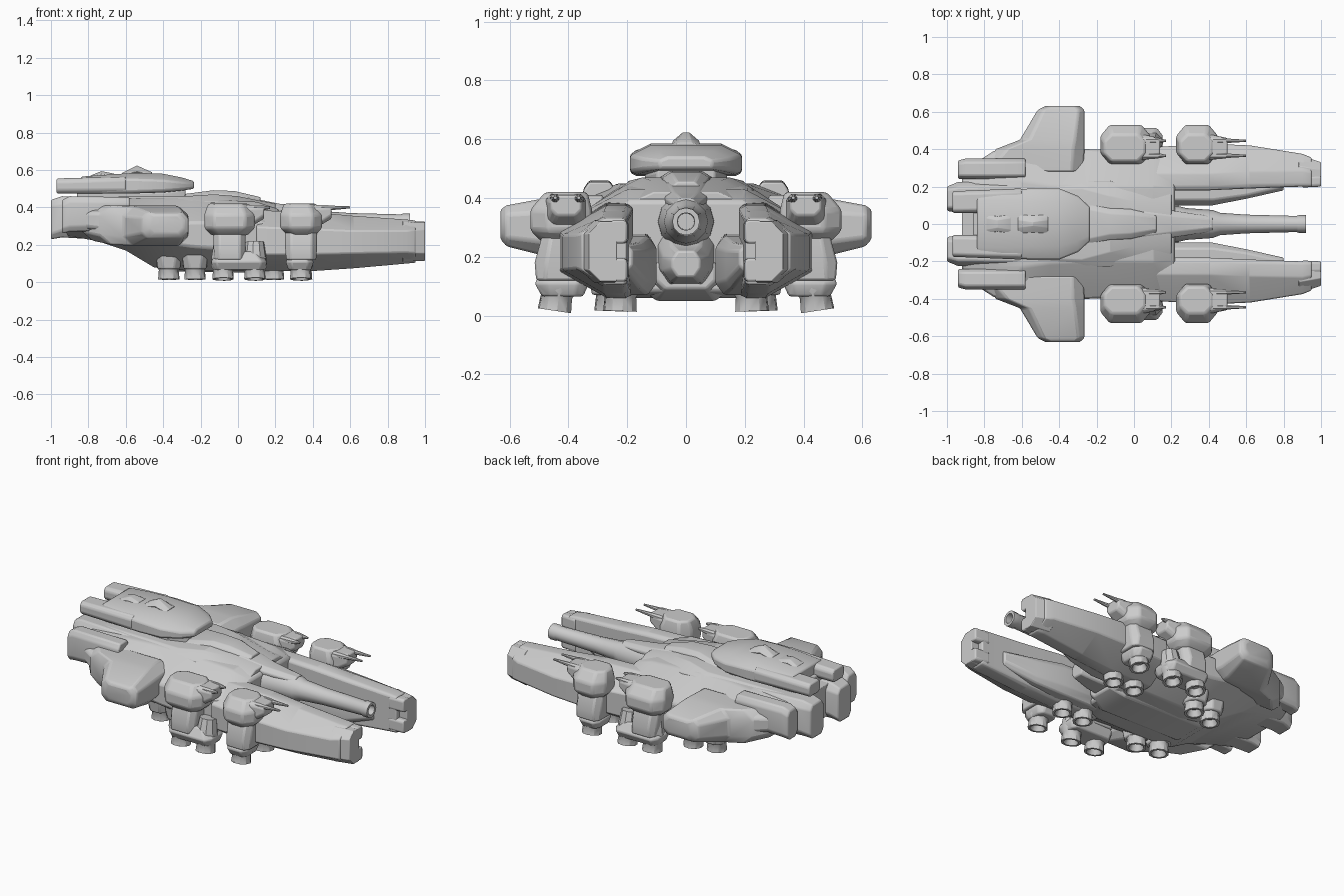
import bpy, bmesh, math
from mathutils import Vector


def finish(name, bm, mirror=False, bevel=0.0, angle=35):
    bmesh.ops.recalc_face_normals(bm, faces=bm.faces)
    me = bpy.data.meshes.new(name)
    bm.to_mesh(me)
    bm.free()
    ob = bpy.data.objects.new(name, me)
    bpy.context.collection.objects.link(ob)
    if bevel:
        m = ob.modifiers.new("soft_edges", "BEVEL")
        m.width, m.segments, m.limit_method = bevel, 2, "ANGLE"
        m.angle_limit = math.radians(30)
    if mirror:
        ob.modifiers.new("mirror", "MIRROR").use_axis = (False, True, False)
    bpy.ops.object.select_all(action="DESELECT")
    ob.select_set(True)
    bpy.context.view_layer.objects.active = ob
    bpy.ops.object.shade_smooth_by_angle(angle=math.radians(angle))
    return ob


def skin(bm, rings):
    rings = [[bm.verts.new(p) for p in r] for r in rings]
    n = len(rings[0])
    for a, b in zip(rings, rings[1:]):
        for i in range(n):
            bm.faces.new((a[i], a[(i + 1) % n], b[(i + 1) % n], b[i]))
    bm.faces.new(rings[0])
    bm.faces.new(rings[-1])


def loft(name, sections, axis="x", mirror=False, bevel=0.008, inner=1.0, base=1.0):
    """Chamfered boxes (t, a0, a1, b0, b1, cut_side, cut_height) skinned along an axis.
    inner scales the chamfers on the a0 side, base those on the b0 side."""
    place = {"x": lambda t, a, b: (t, a, b), "y": lambda t, a, b: (a, t, b),
             "z": lambda t, a, b: (a, b, t)}[axis]
    rings = []
    for t, a0, a1, b0, b1, ca, cb in sections:
        i, k = inner, base
        pts = [(a0 + ca * i * k, b0), (a1 - ca * k, b0), (a1, b0 + cb * k), (a1, b1 - cb),
               (a1 - ca, b1), (a0 + ca * i, b1), (a0, b1 - cb * i), (a0, b0 + cb * i * k)]
        rings.append([place(t, a, b) for a, b in pts])
    bm = bmesh.new()
    skin(bm, rings)
    return finish(name, bm, mirror, bevel)


def lathe(name, origin, direction, profile, sides=12, mirror=False):
    """Round part: profile of (distance, radius) along a direction."""
    d = Vector(direction).normalized()
    u = d.orthogonal().normalized()
    v = d.cross(u)
    rings = []
    for h, r in profile:
        ring = []
        for i in range(sides):
            t = 2 * math.pi * (i + 0.5) / sides
            ring.append(Vector(origin) + d * h + (u * math.cos(t) + v * math.sin(t)) * r)
        rings.append(ring)
    bm = bmesh.new()
    skin(bm, rings)
    return finish(name, bm, mirror)


# Main hull, with the belly sweeping up toward the stern
loft("main_hull", [
    (-0.92, -0.28, 0.28, 0.25, 0.43, 0.08, 0.06),
    (-0.75, -0.39, 0.39, 0.22, 0.44, 0.16, 0.07),
    (-0.60, -0.43, 0.43, 0.17, 0.45, 0.20, 0.08),
    (-0.45, -0.41, 0.41, 0.08, 0.45, 0.20, 0.14),
    (-0.25, -0.40, 0.40, 0.06, 0.45, 0.20, 0.13),
    (0.10, -0.39, 0.39, 0.06, 0.43, 0.19, 0.10),
    (0.22, -0.36, 0.36, 0.08, 0.39, 0.17, 0.10)], bevel=0.012)
loft("upper_deck", [
    (-0.92, -0.20, 0.20, 0.38, 0.455, 0.03, 0.02),
    (-0.28, -0.23, 0.23, 0.38, 0.46, 0.04, 0.03),
    (-0.13, -0.23, 0.23, 0.36, 0.47, 0.08, 0.04),
    (0.00, -0.20, 0.20, 0.36, 0.46, 0.08, 0.04),
    (0.20, -0.20, 0.20, 0.33, 0.42, 0.09, 0.04)])
loft("dorsal_ridge", [
    (-0.30, -0.12, 0.12, 0.42, 0.47, 0.03, 0.02),
    (-0.13, -0.085, 0.085, 0.42, 0.492, 0.03, 0.02),
    (-0.02, -0.08, 0.08, 0.42, 0.488, 0.03, 0.02),
    (0.12, -0.05, 0.05, 0.40, 0.455, 0.02, 0.02)])

# Raised bridge with a forked stern
loft("bridge_neck", [
    (-0.86, -0.13, 0.13, 0.43, 0.50, 0.02, 0.02),
    (-0.40, -0.14, 0.14, 0.43, 0.50, 0.02, 0.02),
    (-0.28, -0.10, 0.10, 0.43, 0.51, 0.02, 0.02)])
loft("bridge", [
    (-0.84, -0.165, 0.165, 0.475, 0.565, 0.04, 0.02),
    (-0.70, -0.18, 0.18, 0.475, 0.575, 0.05, 0.025),
    (-0.55, -0.19, 0.19, 0.475, 0.585, 0.07, 0.035),
    (-0.40, -0.19, 0.19, 0.48, 0.58, 0.07, 0.035),
    (-0.30, -0.15, 0.15, 0.49, 0.56, 0.06, 0.025),
    (-0.235, -0.09, 0.09, 0.50, 0.54, 0.03, 0.012)], bevel=0.01, base=0.3)
loft("bridge_fork", [
    (-0.97, 0.06, 0.175, 0.475, 0.555, 0.015, 0.02),
    (-0.60, 0.06, 0.19, 0.475, 0.565, 0.02, 0.02)], mirror=True)
loft("bridge_crest", [
    (-0.62, -0.05, 0.05, 0.56, 0.585, 0.03, 0.01),
    (-0.54, -0.045, 0.045, 0.56, 0.624, 0.035, 0.03),
    (-0.46, -0.05, 0.05, 0.56, 0.588, 0.03, 0.01)], bevel=0.004)
loft("rear_hatch", [
    (-0.79, -0.05, 0.05, 0.55, 0.57, 0.02, 0.008),
    (-0.73, -0.04, 0.04, 0.55, 0.594, 0.02, 0.015),
    (-0.66, -0.05, 0.05, 0.55, 0.58, 0.02, 0.008)], bevel=0.004)

# Stern engines and side pods
loft("stern_engine", [
    (-1.00, 0.07, 0.20, 0.23, 0.44, 0.02, 0.03),
    (-0.94, 0.06, 0.225, 0.24, 0.46, 0.03, 0.04),
    (-0.60, 0.06, 0.23, 0.22, 0.45, 0.03, 0.04)], mirror=True)
loft("stern_pod", [
    (-0.94, 0.24, 0.34, 0.26, 0.44, 0.02, 0.03),
    (-0.90, 0.24, 0.35, 0.27, 0.46, 0.02, 0.03),
    (-0.58, 0.24, 0.35, 0.28, 0.455, 0.02, 0.03)], mirror=True)
loft("stern_block", [
    (-0.92, -0.08, 0.08, 0.28, 0.42, 0.02, 0.02),
    (-0.70, -0.08, 0.08, 0.25, 0.46, 0.02, 0.02)])

# Stub wings
loft("wing", [
    (0.28, -0.84, -0.27, 0.22, 0.41, 0.06, 0.05),
    (0.40, -0.74, -0.265, 0.20, 0.41, 0.06, 0.05),
    (0.45, -0.61, -0.265, 0.195, 0.405, 0.05, 0.05),
    (0.61, -0.515, -0.265, 0.235, 0.375, 0.03, 0.03),
    (0.632, -0.47, -0.29, 0.26, 0.36, 0.03, 0.03)], axis="y", mirror=True, bevel=0.01)

# Long forward prongs: flat inner wall, sloping outer side, notched tip
loft("forward_prong", [
    (0.10, 0.18, 0.41, 0.06, 0.385, 0.14, 0.09),
    (0.40, 0.18, 0.43, 0.06, 0.375, 0.16, 0.09),
    (0.62, 0.19, 0.42, 0.075, 0.355, 0.14, 0.08),
    (0.90, 0.20, 0.375, 0.10, 0.335, 0.09, 0.06),
    (0.95, 0.20, 0.355, 0.105, 0.33, 0.08, 0.05)],
    mirror=True, bevel=0.012, inner=0.15)
loft("prong_tip_outer", [
    (0.88, 0.235, 0.37, 0.11, 0.325, 0.06, 0.05),
    (1.00, 0.235, 0.33, 0.115, 0.32, 0.04, 0.04)], mirror=True, inner=0.1)
for n, z0, z1 in (("lower", 0.115, 0.195), ("upper", 0.245, 0.325)):
    loft(f"prong_tip_{n}", [
        (0.90, 0.195, 0.26, z0, z1, 0.01, 0.01),
        (1.00, 0.20, 0.26, z0, z1, 0.01, 0.01)], mirror=True)
loft("prong_inner_fairing", [
    (0.15, 0.10, 0.26, 0.07, 0.28, 0.03, 0.05),
    (0.42, 0.10, 0.26, 0.07, 0.27, 0.03, 0.04),
    (0.60, 0.135, 0.26, 0.09, 0.25, 0.02, 0.03),
    (0.80, 0.18, 0.25, 0.15, 0.24, 0.02, 0.02)], mirror=True)

# Central main gun, hollow at the muzzle
lathe("main_gun", (0, 0, 0.32), (1, 0, 0), [
    (0.10, 0.10), (0.24, 0.095), (0.28, 0.085), (0.42, 0.075), (0.46, 0.06),
    (0.60, 0.05), (0.87, 0.043), (0.88, 0.047), (0.92, 0.047), (0.92, 0.03), (0.80, 0.028)])
loft("gun_cradle", [
    (0.10, -0.12, 0.12, 0.10, 0.38, 0.05, 0.08),
    (0.30, -0.08, 0.08, 0.11, 0.24, 0.03, 0.04),
    (0.42, -0.05, 0.05, 0.13, 0.22, 0.02, 0.03)])
loft("gun_mantlet", [
    (0.05, -0.09, 0.09, 0.36, 0.455, 0.03, 0.02),
    (0.22, -0.07, 0.07, 0.36, 0.42, 0.03, 0.02),
    (0.42, -0.04, 0.04, 0.35, 0.40, 0.02, 0.02)])

# Twin-barrel turrets on sponsons; foot span = thruster housing below
for label, x0, x1, tip, f0, f1 in (("rear", -0.18, 0.09, 0.17, -0.145, 0.155),
                                   ("front", 0.225, 0.45, 0.60, 0.255, 0.405)):
    c = (x0 + x1) / 2
    loft(f"{label}_turret", [
        (0.25, x0 + 0.04, x1 - 0.04, 0.34, 0.49, 0.04, 0.04),
        (0.29, x0, x1, 0.32, 0.53, 0.05, 0.06),
        (0.36, x0, x1, 0.32, 0.53, 0.05, 0.06),
        (0.42, x0 + 0.02, x1 - 0.03, 0.335, 0.48, 0.04, 0.04)],
        axis="z", mirror=True, bevel=0.012)
    loft(f"{label}_turret_mantlet", [
        (x1 - 0.05, 0.34, 0.48, 0.28, 0.415, 0.02, 0.02),
        (x1 + 0.05, 0.355, 0.46, 0.34, 0.41, 0.02, 0.02)], mirror=True)
    for side, y in (("inner", 0.365), ("outer", 0.445)):
        lathe(f"{label}_barrel_{side}", (x1 - 0.04, y, 0.395), (1, 0, 0.03), [
            (0, 0.02), (0.06, 0.018), (0.09, 0.013), (tip - x1 + 0.04, 0.006)], 8, True)
    loft(f"{label}_sponson", [
        (0.12, c - 0.08, c + 0.08, 0.32, 0.51, 0.02, 0.03),
        (0.18, c - 0.085, c + 0.085, 0.32, 0.515, 0.03, 0.04),
        (0.27, c - 0.085, c + 0.085, 0.32, 0.49, 0.03, 0.03)],
        axis="z", mirror=True)
    loft(f"{label}_thruster_housing", [
        (0.065, f0 + 0.015, f1 - 0.015, 0.35, 0.49, 0.02, 0.03),
        (0.11, f0, f1, 0.33, 0.515, 0.03, 0.04),
        (0.165, f0 + 0.04, f1 - 0.04, 0.32, 0.48, 0.03, 0.04)],
        axis="z", mirror=True)

# Belly thrusters, pointing down and slightly outward, in short housings
nozzle = [(-0.08, 0.05), (0.0, 0.062), (0.05, 0.066), (0.07, 0.054),
          (0.12, 0.058), (0.12, 0.044), (0.08, 0.03)]
for i, (x, y) in enumerate([(-0.08, 0.43), (0.09, 0.43), (0.335, 0.43),
                            (-0.37, 0.22), (-0.23, 0.25), (0.19, 0.22), (0.34, 0.22)]):
    outer = y > 0.4
    lathe(f"thruster_{i + 1}", (x, y, 0.135), (0, 0.15 if outer else 0.04, -1), nozzle, 10, True)
    if not outer:
        loft(f"thruster_{i + 1}_mount", [
            (0.07, x - 0.06, x + 0.06, y - 0.06, y + 0.07, 0.03, 0.03),
            (0.20, x - 0.075, x + 0.075, y - 0.08, y + 0.09, 0.03, 0.03)], axis="z", mirror=True)
loft("belly_keel", [
    (-0.55, -0.10, 0.10, 0.14, 0.25, 0.03, 0.03),
    (-0.40, -0.14, 0.14, 0.06, 0.20, 0.04, 0.03),
    (0.15, -0.14, 0.14, 0.05, 0.20, 0.04, 0.03),
    (0.24, -0.10, 0.10, 0.09, 0.20, 0.03, 0.03)])
